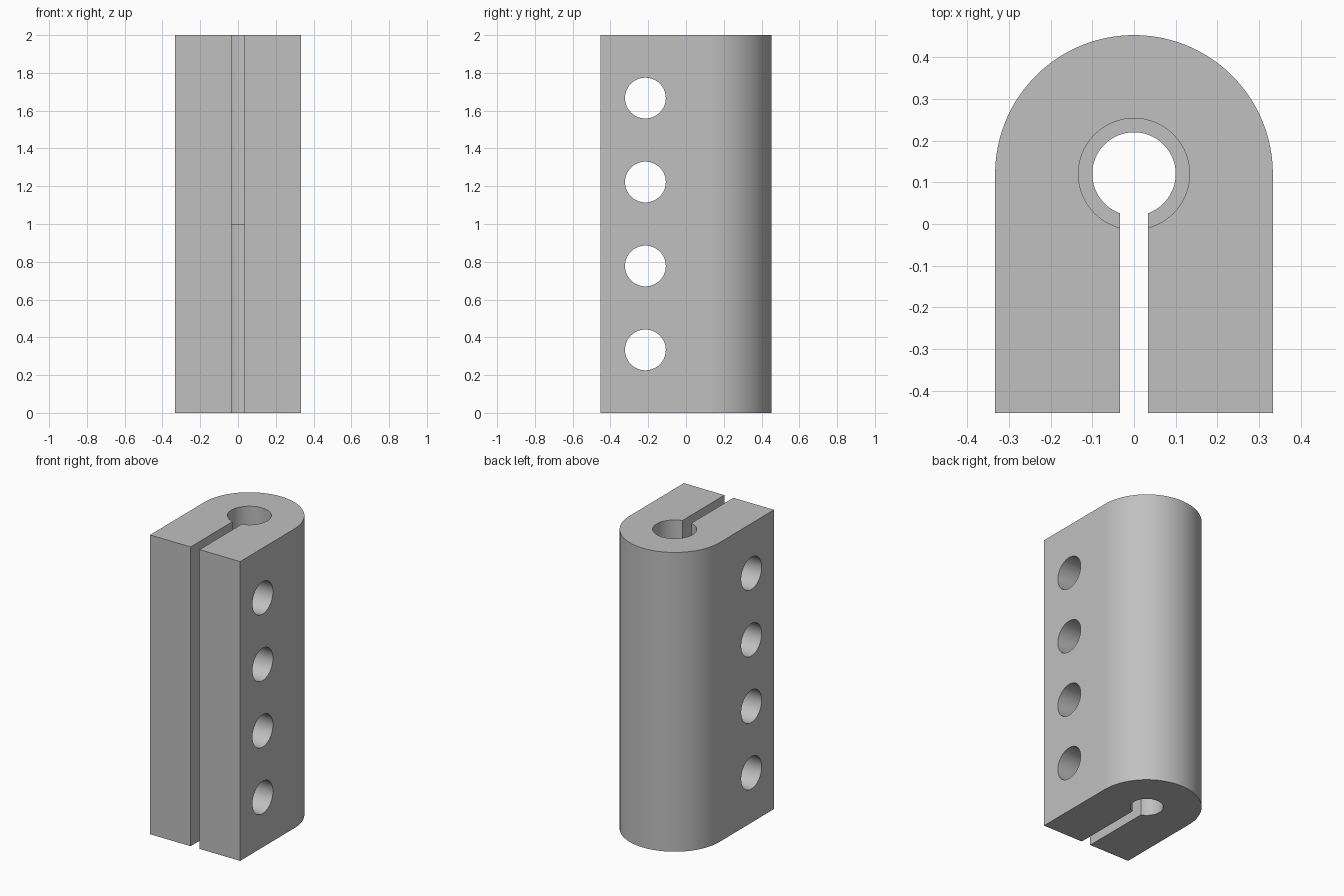
import bpy, bmesh, math
from mathutils import Matrix

cube = bpy.data.objects.get("Cube")
if cube:
    bpy.data.objects.remove(cube, do_unlink=True)

HEIGHT = 2.0
FRONT = -0.453
RADIUS = 0.333
CENTRE_Y = 0.12
SLOT = 0.0333

grey = bpy.data.materials.new("plain grey")
grey.use_nodes = True
COLOUR = (0.53, 0.53, 0.53, 1)
grey.diffuse_color = COLOUR
grey.node_tree.nodes["Principled BSDF"].inputs["Base Color"].default_value = COLOUR


def make_object(name, bm):
    bmesh.ops.recalc_face_normals(bm, faces=bm.faces)
    mesh = bpy.data.meshes.new(name)
    bm.to_mesh(mesh)
    bm.free()
    mesh.materials.append(grey)
    obj = bpy.data.objects.new(name, mesh)
    bpy.context.collection.objects.link(obj)
    return obj


def prism(name, outline, z0, z1):
    bm = bmesh.new()
    face = bm.faces.new([bm.verts.new((x, y, z0)) for x, y in outline])
    top = bmesh.ops.extrude_face_region(bm, geom=[face])["geom"]
    verts = [v for v in top if isinstance(v, bmesh.types.BMVert)]
    bmesh.ops.translate(bm, verts=verts, vec=(0, 0, z1 - z0))
    return make_object(name, bm)


def arc(radius, start, end, steps):
    angles = [start + (end - start) * i / steps for i in range(steps + 1)]
    return [(radius * math.cos(a), CENTRE_Y + radius * math.sin(a)) for a in angles]


def keyhole(radius):
    # Round bore joined to the slot that runs out through the front
    a = math.asin(SLOT / radius)
    return (arc(radius, -math.pi / 2 + a, 1.5 * math.pi - a, 96)
            + [(-SLOT, FRONT - 0.1), (SLOT, FRONT - 0.1)])


# Clamp body: flat sides with a rounded back
body = prism("clamp_body",
             [(-RADIUS, FRONT), (RADIUS, FRONT)] + arc(RADIUS, 0, math.pi, 96),
             0, HEIGHT)

# Slot with a narrow lower bore and a wider upper bore
cutters = [prism("lower_bore_cutter", keyhole(0.1), -0.1, HEIGHT + 0.1),
           prism("upper_bore_cutter", keyhole(0.1333), HEIGHT / 2, HEIGHT + 0.1)]

# Row of cross holes through both cheeks
for i in range(4):
    bm = bmesh.new()
    z = HEIGHT * (3 + 4 * i) / 18
    bmesh.ops.create_cone(
        bm, cap_ends=True, segments=64, radius1=0.108, radius2=0.108, depth=1,
        matrix=Matrix.Translation((0, -0.215, z)) @ Matrix.Rotation(math.pi / 2, 4, "Y"))
    cutters.append(make_object("cross_hole_cutter", bm))

for cutter in cutters:
    cutter.hide_render = True
    mod = body.modifiers.new(cutter.name, "BOOLEAN")
    mod.operation = "DIFFERENCE"
    mod.solver = "EXACT"
    mod.object = cutter

# Keep the finished body and drop the cutters
bpy.context.view_layer.update()
finished = bpy.data.meshes.new_from_object(
    body.evaluated_get(bpy.context.evaluated_depsgraph_get()))
body.modifiers.clear()
body.data = finished
for cutter in cutters:
    bpy.data.objects.remove(cutter, do_unlink=True)

bpy.ops.object.select_all(action="DESELECT")
body.select_set(True)
bpy.context.view_layer.objects.active = body
bpy.ops.object.shade_smooth_by_angle(angle=math.radians(30))
